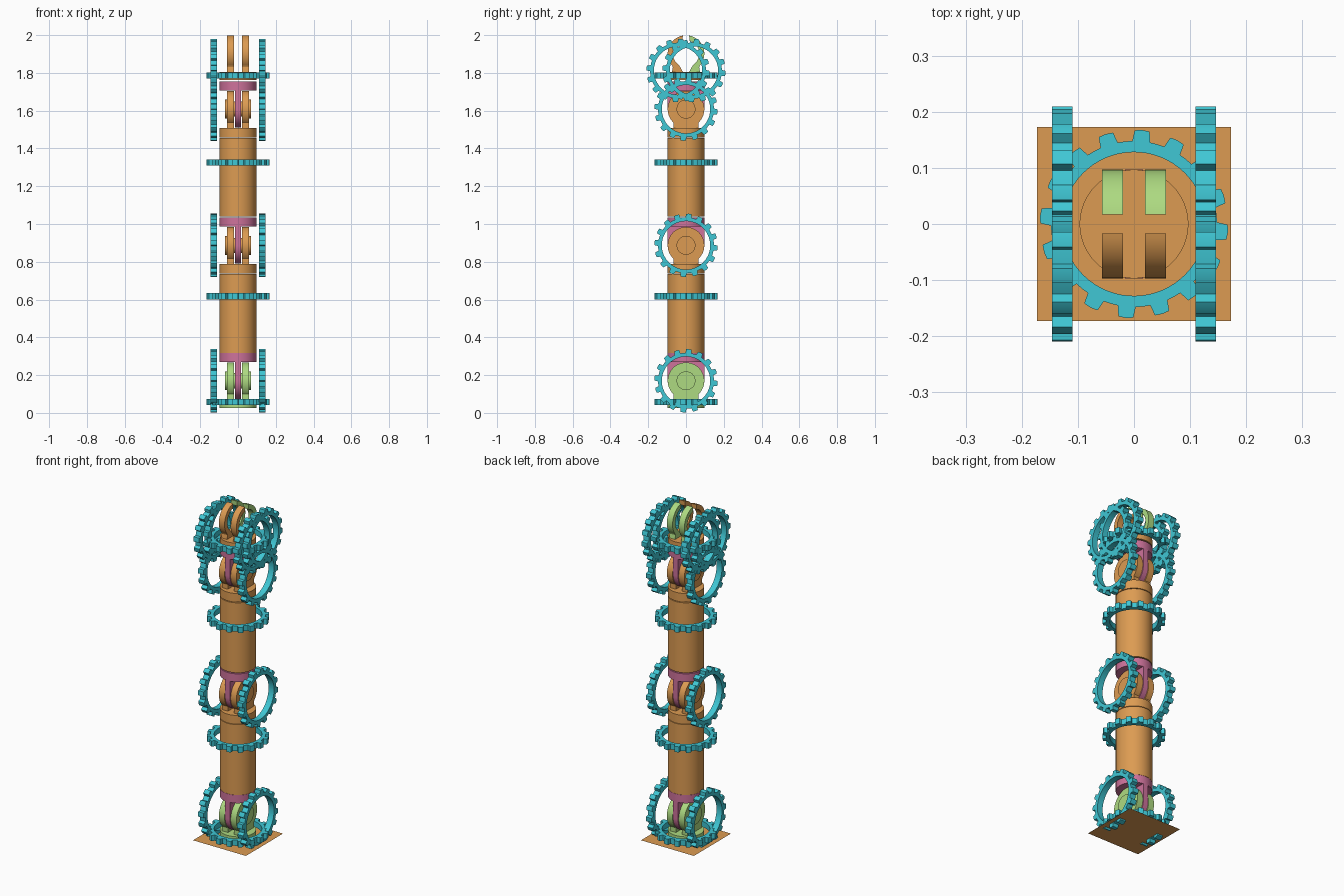
import bpy, bmesh, math
from mathutils import Matrix, Vector

if "Cube" in bpy.data.objects:
    bpy.data.objects.remove(bpy.data.objects["Cube"])


def material(name, rgb):
    m = bpy.data.materials.new(name)
    m.diffuse_color = (*rgb, 1)
    m.use_nodes = True
    m.node_tree.nodes["Principled BSDF"].inputs["Base Color"].default_value = m.diffuse_color
    return m


ORANGE = material("orange", (0.72, 0.33, 0.085))
PINK = material("pink", (0.62, 0.17, 0.33))
GREEN = material("green", (0.42, 0.70, 0.22))
TEAL = material("teal", (0.05, 0.57, 0.66))
R = 0.097
# maps a profile's (u, v, depth) onto (y, z, x)
SIDE = Matrix(((0, 0, 1, 0), (1, 0, 0, 0), (0, 1, 0, 0), (0, 0, 0, 1)))


def finish(name, bm, mat):
    bmesh.ops.recalc_face_normals(bm, faces=bm.faces[:])
    me = bpy.data.meshes.new(name)
    bm.to_mesh(me)
    bm.free()
    ob = bpy.data.objects.new(name, me)
    bpy.context.collection.objects.link(ob)
    me.materials.append(mat)
    bpy.ops.object.select_all(action='DESELECT')
    ob.select_set(True)
    bpy.context.view_layer.objects.active = ob
    bpy.ops.object.shade_smooth_by_angle(angle=math.radians(25))
    return ob


def prism(name, pts, lo, hi, mat, matrix=Matrix(), mirror=False):
    """Extrude an outline from depth lo to hi, optionally repeated at -x."""
    bm = bmesh.new()
    for s in ((1, -1) if mirror else (1,)):
        a = [bm.verts.new(matrix @ Vector((u, v, s * lo))) for u, v in pts]
        b = [bm.verts.new(matrix @ Vector((u, v, s * hi))) for u, v in pts]
        bm.faces.new(a)
        bm.faces.new(b)
        for i in range(len(pts)):
            j = (i + 1) % len(pts)
            bm.faces.new((a[i], a[j], b[j], b[i]))
    return finish(name, bm, mat)


def arc(cu, cv, r, a0, a1, n):
    angles = [math.radians(a0 + (a1 - a0) * i / n) for i in range(n + 1)]
    return [(cu + r * math.cos(t), cv + r * math.sin(t)) for t in angles]


def disc(name, lo, hi, mat):
    return prism(name, arc(0, 0, R, 0, 360, 64)[:-1], lo, hi, mat)


def gear(name, matrix, depths, thick=0.036):
    """Thin toothed ring, made at each of the given depths along its axis."""
    bm = bmesh.new()
    for d in depths:
        loops = []
        for k in range(16):
            for off, r in ((-6.2, 0.148), (-4.6, 0.167), (0, 0.168), (4.6, 0.167), (6.2, 0.148), (11.25, 0.148)):
                t = math.radians(k * 22.5 - 5 + off)
                c = Vector((math.cos(t), math.sin(t), 0))
                loops.append([bm.verts.new(matrix @ (c * q + Vector((0, 0, d + z))))
                              for q, z in ((0.128, -thick / 2), (r, -thick / 2),
                                           (r, thick / 2), (0.128, thick / 2))])
        for i in range(len(loops)):
            p, q = loops[i], loops[(i + 1) % len(loops)]
            for m in range(4):
                n = (m + 1) % 4
                bm.faces.new((p[m], p[n], q[n], q[m]))
    return finish(name, bm, TEAL)


# Square base sheet
bm = bmesh.new()
bmesh.ops.create_grid(bm, x_segments=1, y_segments=1, size=0.173,
                      matrix=Matrix.Translation((0, 0, 0.025)))
finish("base_plate", bm, ORANGE)

# Three hinges: fork below, tongue above, toothed rings on both sides
for label, z, mat in (("base", 0.17, GREEN), ("middle", 0.887, ORANGE), ("top", 1.608, ORANGE)):
    disc(label + "_fork_foot", max(z - 0.15, 0.026), z - 0.099, mat)
    ear = [(-0.066, z - 0.1), (0.066, z - 0.1)] + arc(0, z, R, -47, 227, 48)
    prism(label + "_fork_ears", ear, 0.02, 0.057, mat, SIDE, True)
    prism(label + "_hinge_caps", arc(0, z, 0.05, 0, 360, 40)[:-1], 0.057, 0.069, mat, SIDE, True)
    prism(label + "_hinge_pin", arc(0, z, 0.04, 0, 360, 32)[:-1], -0.057, 0.057, mat, SIDE)
    tongue = arc(0, z, R, 180, 360, 40) + [(R, z + 0.1), (-R, z + 0.1)]
    prism(label + "_tongue", tongue, -0.016, 0.016, PINK, SIDE)
    disc(label + "_tongue_head", z + 0.099, z + 0.147, PINK)
    gear(label + "_hinge_rings", Matrix.Translation((0, 0, z)) @ SIDE, (-0.128, 0.128))

# Arm segments
disc("lower_arm", 0.318, 0.734, ORANGE)
disc("upper_arm", 1.04, 1.454, ORANGE)
disc("wrist_disc", 1.762, 1.806, ORANGE)

# Rings around the upright axis
for label, z in (("base", 0.058), ("lower_arm", 0.617), ("upper_arm", 1.325), ("wrist", 1.786)):
    gear(label + "_turn_ring", Matrix.Translation((0, 0, z)), (0,), 0.033)

# Curved gripper claws with their side rings
for label, s, mat in (("front", -1, ORANGE), ("back", 1, GREEN)):
    claw = [(0.016, 1.804), (0.074, 1.804), (0.07, 1.83)] + arc(0, 1.902, R, -42, 80, 24)
    claw += arc(0, 1.902, 0.07, 75, -38, 24) + [(0.036, 1.84)]
    prism(label + "_claws", [(s * u, v) for u, v in claw], 0.02, 0.057, mat, SIDE, True)
    gear(label + "_claw_rings", Matrix.Translation((0, s * 0.042, 1.812)) @ SIDE, (-0.128, 0.128))
